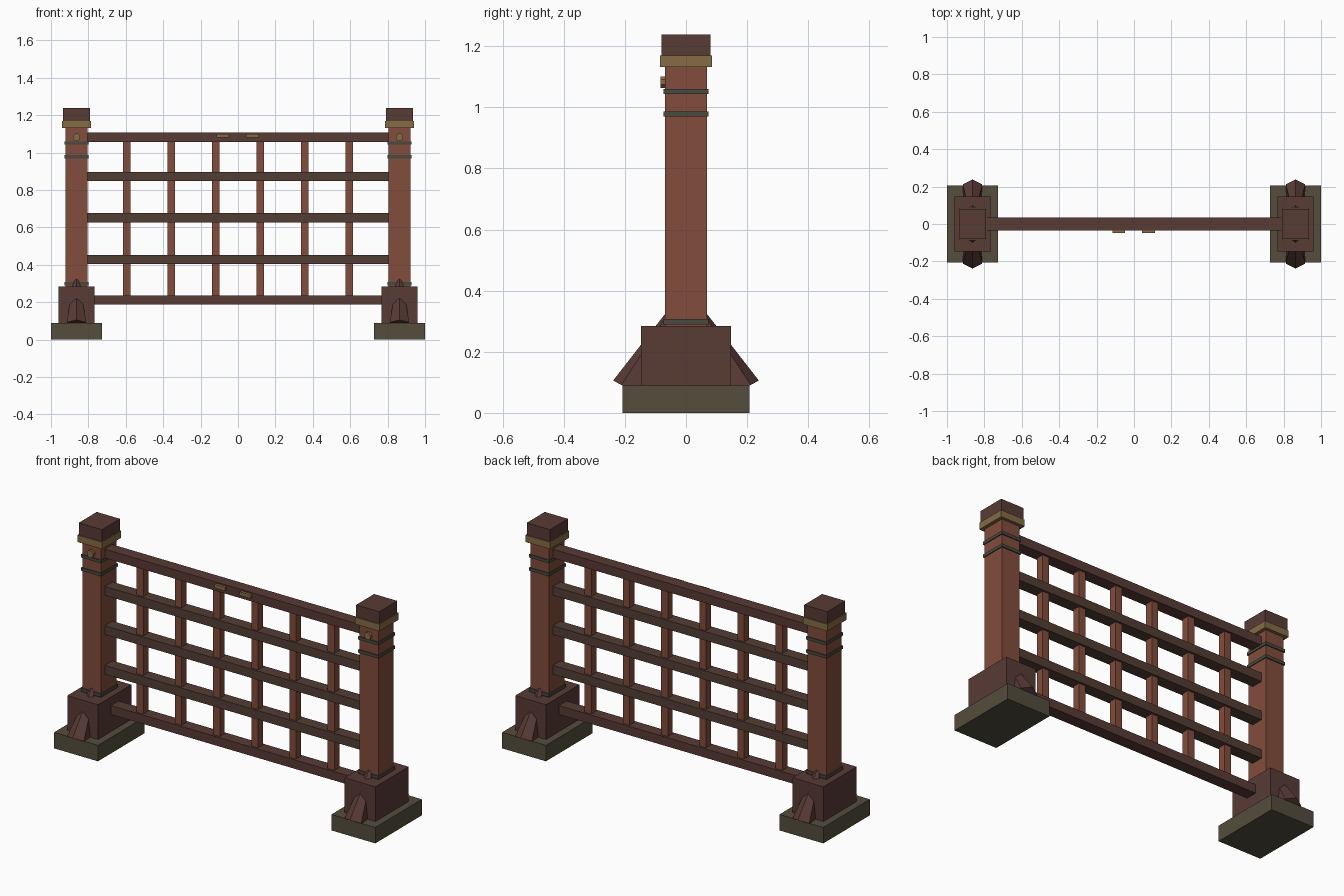
import bpy
from math import radians
from mathutils import Matrix, Vector

if "Cube" in bpy.data.objects:
    bpy.data.objects.remove(bpy.data.objects["Cube"], do_unlink=True)


def material(name, rgb):
    mat = bpy.data.materials.new(name)
    mat.use_nodes = True
    mat.diffuse_color = (*rgb, 1)
    bsdf = next(n for n in mat.node_tree.nodes if n.type == 'BSDF_PRINCIPLED')
    bsdf.inputs["Base Color"].default_value = (*rgb, 1)
    return mat


RED = material("red wood", (0.223, 0.072, 0.045))
DARK = material("dark wood", (0.098, 0.043, 0.036))
BROWN = material("brown wood", (0.086, 0.047, 0.034))
STONE = material("mossy stone", (0.088, 0.074, 0.046))
BRASS = material("aged brass", (0.235, 0.15, 0.06))
IRON = material("green iron", (0.066, 0.07, 0.05))


def finish(name, mat):
    obj = bpy.context.object
    obj.name = name
    obj.data.materials.append(mat)
    return obj


def box(name, mat, x, half_x, half_y, z0, z1, y=0.0):
    """Box centred on x and y, from height z0 to z1."""
    bpy.ops.mesh.primitive_cube_add(size=2)
    obj = finish(name, mat)
    obj.data.transform(Matrix.Translation((x, y, (z0 + z1) / 2))
                       @ Matrix.Diagonal((half_x, half_y, (z1 - z0) / 2, 1)))
    return obj


def spike(name, x, side):
    """Six-sided spike leaning from the plinth foot towards the post."""
    base = Vector((x, side * 0.186, 0.077))
    axis = Vector((0, -side * 0.486, 0.874))
    length = 0.383
    bpy.ops.mesh.primitive_cone_add(vertices=6, radius1=0.06, radius2=0, depth=length)
    obj = finish(name, DARK)
    obj.data.transform(Matrix.Translation(base + axis * length / 2)
                       @ Matrix.Rotation(radians(side * 29), 4, 'X'))


# Posts with footing, plinth, bands, collar, cap, stud and spikes
for label, x in (("right", -0.8635), ("left", 0.8635)):
    box(label + "_footing", STONE, x, 0.1365, 0.207, 0, 0.09)
    box(label + "_plinth", DARK, x, 0.096, 0.148, 0.09, 0.285)
    box(label + "_post", RED, x, 0.058, 0.068, 0.285, 1.14)
    for i, z in enumerate((0.29, 0.969, 1.043)):
        box(f"{label}_band_{i + 1}", IRON, x, 0.063, 0.074, z, z + 0.017)
    box(label + "_collar", BRASS, x, 0.077, 0.085, 1.131, 1.17)
    box(label + "_cap", DARK, x, 0.072, 0.08, 1.17, 1.238)
    bpy.ops.mesh.primitive_cylinder_add(vertices=8, radius=0.021, depth=0.03)
    stud = finish(label + "_stud", BRASS)
    stud.data.transform(Matrix.Translation((x, -0.068, 1.082))
                        @ Matrix.Rotation(radians(90), 4, 'X')
                        @ Matrix.Rotation(radians(22.5), 4, 'Z'))
    spike(label + "_front_spike", x, -1)
    spike(label + "_back_spike", x, 1)

# Horizontal rails
rails = (("bottom_rail", DARK, 0.212), ("lower_rail", BROWN, 0.428),
         ("middle_rail", BROWN, 0.651), ("upper_rail", BROWN, 0.872),
         ("top_rail", DARK, 1.082))
for name, mat, z in rails:
    box(name, mat, 0, 0.81, 0.034, z - 0.025, z + 0.025)

# Upright bars
for i in range(6):
    box(f"bar_{i + 1}", RED, (i - 2.5) * 0.238, 0.021, 0.022, 0.21, 1.08)

# Brass plates on the front of the top rail
for label, x in (("right", -0.082), ("left", 0.078)):
    box(label + "_rail_plate", BRASS, x, 0.034, 0.009, 1.08, 1.1, y=-0.04)
